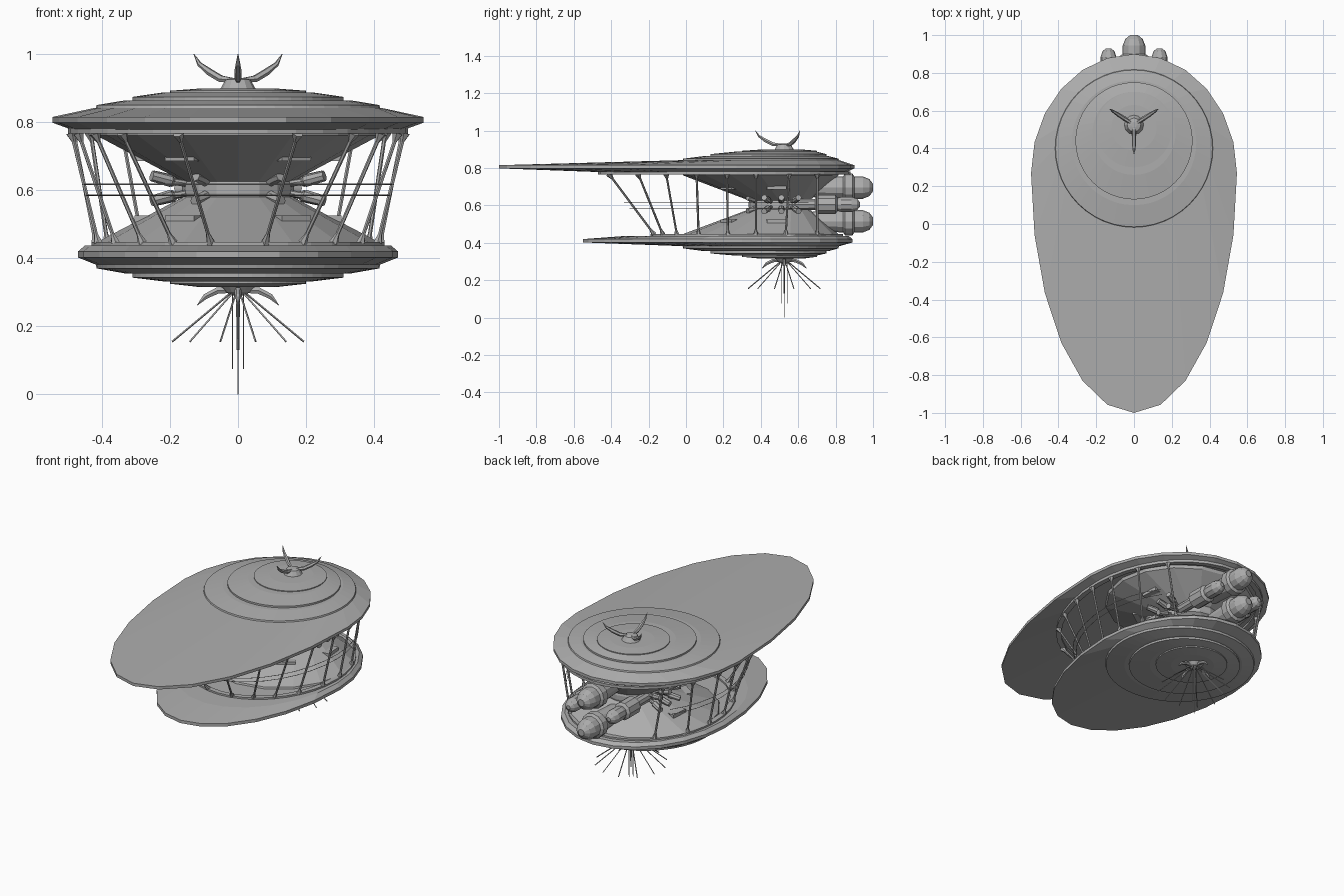
import bpy, bmesh
from math import sin, cos, radians, pi
from mathutils import Vector

old = bpy.data.objects.get("Cube")
if old:
    bpy.data.objects.remove(old, do_unlink=True)

grey = bpy.data.materials.new("hull_grey")
grey.use_nodes = True
grey.diffuse_color = (0.42, 0.42, 0.42, 1)
grey.node_tree.nodes["Principled BSDF"].inputs["Base Color"].default_value = (0.42, 0.42, 0.42, 1)


def finish(name, bm):
    bmesh.ops.recalc_face_normals(bm, faces=bm.faces[:])
    me = bpy.data.meshes.new(name)
    bm.to_mesh(me)
    bm.free()
    me.materials.append(grey)
    ob = bpy.data.objects.new(name, me)
    bpy.context.collection.objects.link(ob)
    return ob


def egg(c, w, f, b, z, t):
    """Point on an egg outline: angle 0 is the front tip."""
    return Vector((w * sin(t), c - (f if cos(t) > 0 else b) * cos(t), z))


def skin(bm, rings, closed=False):
    """Join rings of points with quads, capping the ends unless closed."""
    rows = [[bm.verts.new(p) for p in ring] for ring in rings]
    n = len(rows[0])
    pairs = list(zip(rows, rows[1:])) + ([(rows[-1], rows[0])] if closed else [])
    for a, b in pairs:
        for i in range(n):
            j = (i + 1) % n
            bm.faces.new((a[i], a[j], b[j], b[i]))
    if not closed:
        bm.faces.new(rows[0])
        bm.faces.new(rows[-1])


def loft(name, sections, n=24, closed=False):
    bm = bmesh.new()
    skin(bm, [[egg(*s, 2 * pi * i / n) for i in range(n)] for s in sections], closed)
    return finish(name, bm)


def disc_stack(name, sections, n=48):
    """Round sections given as centre y, radius, z."""
    return loft(name, [(c, r, r, r, z) for c, r, z in sections], n)


def rod(bm, path, radii, n=6):
    """Tapered tube along a list of points."""
    path = [Vector(p) for p in path]
    rings = []
    for i, p in enumerate(path):
        d = path[min(i + 1, len(path) - 1)] - path[max(i - 1, 0)]
        q = d.to_track_quat('Z', 'Y')
        rings.append([p + q @ Vector((radii[i] * cos(2 * pi * k / n), radii[i] * sin(2 * pi * k / n), 0))
                      for k in range(n)])
    skin(bm, rings)


def polar(r, a, z, c=0.525):
    return Vector((r * sin(a), c - r * cos(a), z))


# Upper and lower saucer hulls
loft("upper_hull", [(.27, .49, .73, .59, .778), (.27, .545, 1.27, .63, .798),
                    (.27, .545, 1.27, .63, .815), (.4, .42, .42, .42, .842)])
loft("lower_hull", [(.4, .42, .42, .42, .382), (.3, .47, .85, .59, .402),
                    (.3, .47, .85, .59, .42), (.3, .45, .62, .57, .437)])

# Stepped roof and belly tiers
disc_stack("roof_tier_large", [(.4, .42, .835), (.4, .415, .85), (.43, .33, .864)])
disc_stack("roof_tier_middle", [(.44, .31, .855), (.44, .31, .874), (.48, .22, .887)])
disc_stack("roof_tier_small", [(.5, .2, .88), (.5, .2, .892), (.51, .12, .898)])
disc_stack("belly_tier_large", [(.4, .42, .39), (.4, .415, .37), (.43, .33, .355)])
disc_stack("belly_tier_middle", [(.44, .31, .36), (.44, .31, .343), (.48, .22, .332)])
disc_stack("belly_tier_small", [(.5, .2, .34), (.5, .2, .325), (.51, .12, .316)])

# Ring beams carrying the struts
TOP = (.27, .49, .73, .6)
LOW = (.33, .42, .51, .5)


def ring_beam(name, base, z0, z1):
    c, w, f, b = base
    out = (c, w + .01, f + .01, b + .01)
    inn = (c, w - .02, f - .02, b - .02)
    loft(name, [out + (z0,), out + (z1,), inn + (z1,), inn + (z0,)], 36, True)


ring_beam("upper_ring_beam", TOP, .766, .782)
ring_beam("lower_ring_beam", LOW, .432, .447)

# Inner funnels and the waist
disc_stack("upper_funnel", [(.4, .42, .78), (.4, .415, .76), (.5, .16, .625)], 16)
disc_stack("lower_funnel", [(.4, .42, .432), (.4, .415, .447), (.5, .16, .58)], 16)
disc_stack("waist_hub", [(.5, .16, .575), (.5, .165, .59), (.5, .165, .615), (.5, .16, .63)], 16)

# Slanted struts with flared ends
bm = bmesh.new()
tops = (21, 44, 59, 73, 86, 100, 118, 136)
feet = (11, 27, 42, 59, 78, 95, 114, 138)
for side in (-1, 1):
    for a, b in zip(tops, feet):
        p = egg(*TOP, .768, side * radians(a))
        q = egg(*LOW, .445, side * radians(b))
        rod(bm, [p, p.lerp(q, .08), q.lerp(p, .08), q], [.018, .006, .006, .014])
finish("struts", bm)

# Hand rails at half height
bm = bmesh.new()
for z in (.585, .617):
    k = (z - .445) / .323
    base = [l + (t - l) * k for t, l in zip(TOP, LOW)]
    path = [egg(*base, z, radians(a)) for a in range(-130, 131, 10)]
    rod(bm, path, [.0018] * len(path), 4)
finish("rails", bm)

# Main engines, stacked at the stern
for name, z in (("upper_engine", .695), ("lower_engine", .515)):
    bm = bmesh.new()
    shape = [(.05, .66), (.06, .84), (.075, .85), (.075, .89), (.06, .9),
             (.06, .945), (.046, .98), (.02, 1)]
    rod(bm, [(0, y, z) for r, y in shape], [r for r, y in shape], 12)
    finish(name, bm)

# Side engines
for name, x in (("left_engine", .135), ("right_engine", -.135)):
    bm = bmesh.new()
    shape = [(.03, .55), (.03, .69), (.053, .7), (.053, .8), (.036, .81),
             (.042, .83), (.042, .885), (.032, .915), (.012, .93)]
    rod(bm, [(x, y, .605) for r, y in shape], [r for r, y in shape], 10)
    finish(name, bm)

# Docking pods fanning out from the waist
bm = bmesh.new()
for side in (-1, 1):
    for az, reach in ((35, .22), (70, .27), (90, .25), (110, .27)):
        for tilt in (-1, 1):
            a = side * radians(az)
            pts = [polar(r, a, .605 + tilt * h, .51)
                   for r, h in ((.1, .005), (reach - .07, .02), (reach - .06, .022), (reach, .037))]
            rod(bm, pts, [.01, .01, .018, .016], 8)
finish("docking_pods", bm)

# Window ledges on the funnels
bm = bmesh.new()
for side in (-1, 1):
    for az in (35, 95):
        for z in (.695, .515):
            a = side * radians(az)
            out = Vector((sin(a), -cos(a), 0))
            along = Vector((cos(a), sin(a), 0)) * .052
            mid = polar(.25, a, z, .46)
            lo, hi = Vector((0, 0, -.01)), Vector((0, 0, .01))
            skin(bm, [[mid + out * d + along + lo, mid + out * d + along + hi,
                       mid + out * d - along + hi, mid + out * d - along + lo] for d in (-.05, .05)])
finish("window_ledges", bm)

# Roof crest with three curved horns
disc_stack("crest_base", [(.525, .055, .892), (.525, .036, .925), (.525, .015, .93)], 12)
bm = bmesh.new()
for az in (0, 123, 237):
    a = radians(az)
    rod(bm, [polar(r, a, z) for r, z in ((.015, .922), (.06, .927), (.1, .947), (.135, .97), (.155, 1))],
        [.008, .011, .011, .007, .001])
finish("crest_horns", bm)

# Belly mount with curved claws, spread spikes and long needles
disc_stack("belly_mount", [(.525, .055, .322), (.525, .036, .3), (.525, .015, .29)], 12)
bm = bmesh.new()
for az in (0, 90, 180, 270):
    a = radians(az)
    rod(bm, [polar(r, a, z) for r, z in ((.02, .305), (.06, .305), (.095, .288), (.12, .262))],
        [.008, .011, .009, .001])
finish("belly_claws", bm)

bm = bmesh.new()
for i in range(12):
    a = radians(15 + 30 * i)
    rod(bm, [polar(.02, a, .3), polar(.2, a, .155)], [.003, .003], 4)
rod(bm, [(0, .525, .3), (0, .525, .13)], [.006, .004])
for x, y, z in ((0, 0, 0), (.016, 0, .075), (-.016, 0, .075), (0, .016, .075), (0, -.016, .075)):
    rod(bm, [(x, .525 + y, .3), (x, .525 + y, z)], [.0015, .0015], 4)
finish("belly_spikes", bm)
